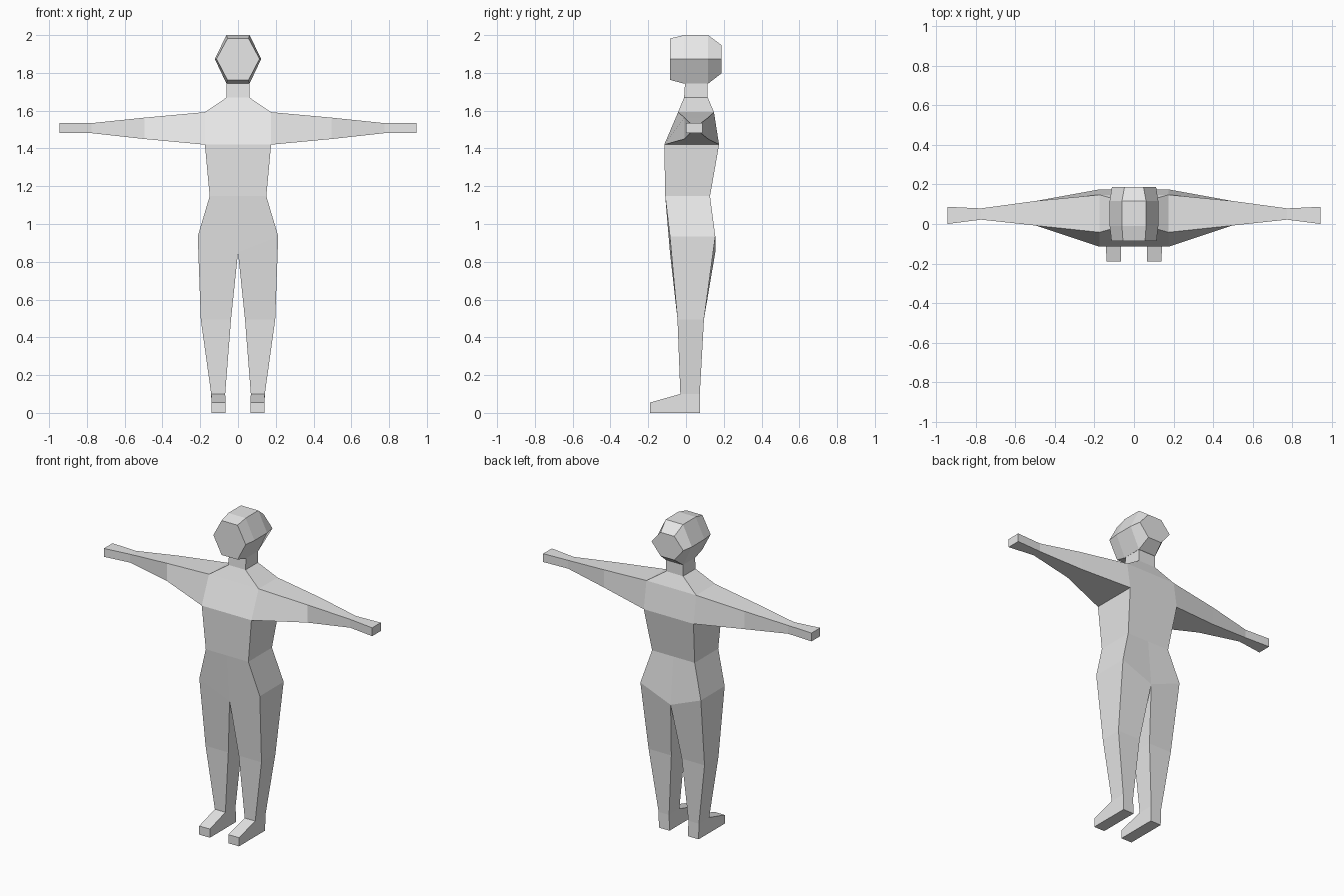
import bpy, bmesh

if "Cube" in bpy.data.objects:
    bpy.data.objects.remove(bpy.data.objects["Cube"])

grey = bpy.data.materials.new("plain grey")
grey.diffuse_color = (0.8, 0.8, 0.8, 1)
grey.use_nodes = True
grey.node_tree.nodes["Principled BSDF"].inputs["Base Color"].default_value = grey.diffuse_color


def finish(bm, name):
    bmesh.ops.recalc_face_normals(bm, faces=bm.faces[:])
    me = bpy.data.meshes.new(name)
    bm.to_mesh(me)
    bm.free()
    me.materials.append(grey)
    ob = bpy.data.objects.new(name, me)
    bpy.context.collection.objects.link(ob)
    return ob


def bridge(bm, a, b, sides):
    n = len(a)
    for i in sides:
        j = (i + 1) % n
        bm.faces.new((a[i], a[j], b[j], b[i]))


# ---- Body: one half is lofted from four-cornered rings, then mirrored ----
bm = bmesh.new()


def level(x0, x1, yf, yb, z, z_in=None):
    """Ring: inner front, outer front, outer back, inner back."""
    zi = z if z_in is None else z_in
    return [bm.verts.new(p) for p in
            ((x0, yf, zi), (x1, yf, z), (x1, yb, z), (x0, yb, zi))]


# neck, shoulders, chest, waist and hips
torso = [level(0, 0.06, -0.005, 0.115, 1.75),
         level(0, 0.06, -0.01, 0.115, 1.67),
         level(0, 0.175, -0.042, 0.148, 1.592),
         level(0, 0.175, -0.115, 0.175, 1.42),
         level(0, 0.15, -0.11, 0.127, 1.147),
         level(0, 0.213, -0.085, 0.155, 0.935, 0.85)]
for i, (a, b) in enumerate(zip(torso, torso[1:])):
    # the side between shoulder and chest stays open for the arm
    bridge(bm, a, b, (0, 2) if i == 2 else (0, 1, 2))

# legs
legs = [torso[-1],
        level(0.037, 0.197, -0.045, 0.095, 0.495),
        level(0.068, 0.142, -0.03, 0.073, 0.1)]
for a, b in zip(legs, legs[1:]):
    bridge(bm, a, b, range(4))

# feet
ankle = legs[-1]
sole = level(0.065, 0.14, -0.19, 0.073, 0)
toe = [bm.verts.new((x, -0.19, 0.055)) for x in (0.065, 0.14)]
bm.faces.new((ankle[0], ankle[1], toe[1], toe[0]))
bm.faces.new((toe[0], toe[1], sole[1], sole[0]))
bm.faces.new((ankle[1], ankle[2], sole[2], sole[1], toe[1]))
bm.faces.new((ankle[2], ankle[3], sole[3], sole[2]))
bm.faces.new((ankle[3], ankle[0], toe[0], sole[0], sole[3]))
bm.faces.new(sole)

# arms and hands
ring = [torso[2][1], torso[2][2], torso[3][2], torso[3][1]]
for x, yf, yb, z0, z1 in ((0.495, -0.008, 0.117, 1.45, 1.563),
                          (0.775, 0.022, 0.079, 1.481, 1.534),
                          (0.945, 0.0, 0.087, 1.481, 1.534)):
    nxt = [bm.verts.new(p) for p in
           ((x, yf, z1), (x, yb, z1), (x, yb, z0), (x, yf, z0))]
    bridge(bm, ring, nxt, range(4))
    ring = nxt
bm.faces.new(ring)

# mirror to the other side and weld the centre
bmesh.ops.mirror(bm, geom=bm.verts[:] + bm.edges[:] + bm.faces[:],
                 axis='X', merge_dist=0.0005)
bmesh.ops.remove_doubles(bm, verts=bm.verts[:], dist=0.0005)
finish(bm, "body")

# ---- Head: six-sided rings from face to back ----
bm = bmesh.new()
rings = []
for y, wide, narrow, low, high in ((-0.085, 0.114, 0.056, 1.763, 1.982),
                                   (-0.01, 0.123, 0.061, 1.743, 2.0),
                                   (0.117, 0.123, 0.061, 1.743, 2.0),
                                   (0.187, 0.112, 0.048, 1.797, 1.948)):
    mid = 1.874
    rings.append([bm.verts.new((x, y, z)) for x, z in
                  ((wide, mid), (narrow, high), (-narrow, high),
                   (-wide, mid), (-narrow, low), (narrow, low))])
for a, b in zip(rings, rings[1:]):
    bridge(bm, a, b, range(6))
bm.faces.new(rings[0])
bm.faces.new(rings[-1])
finish(bm, "head")
